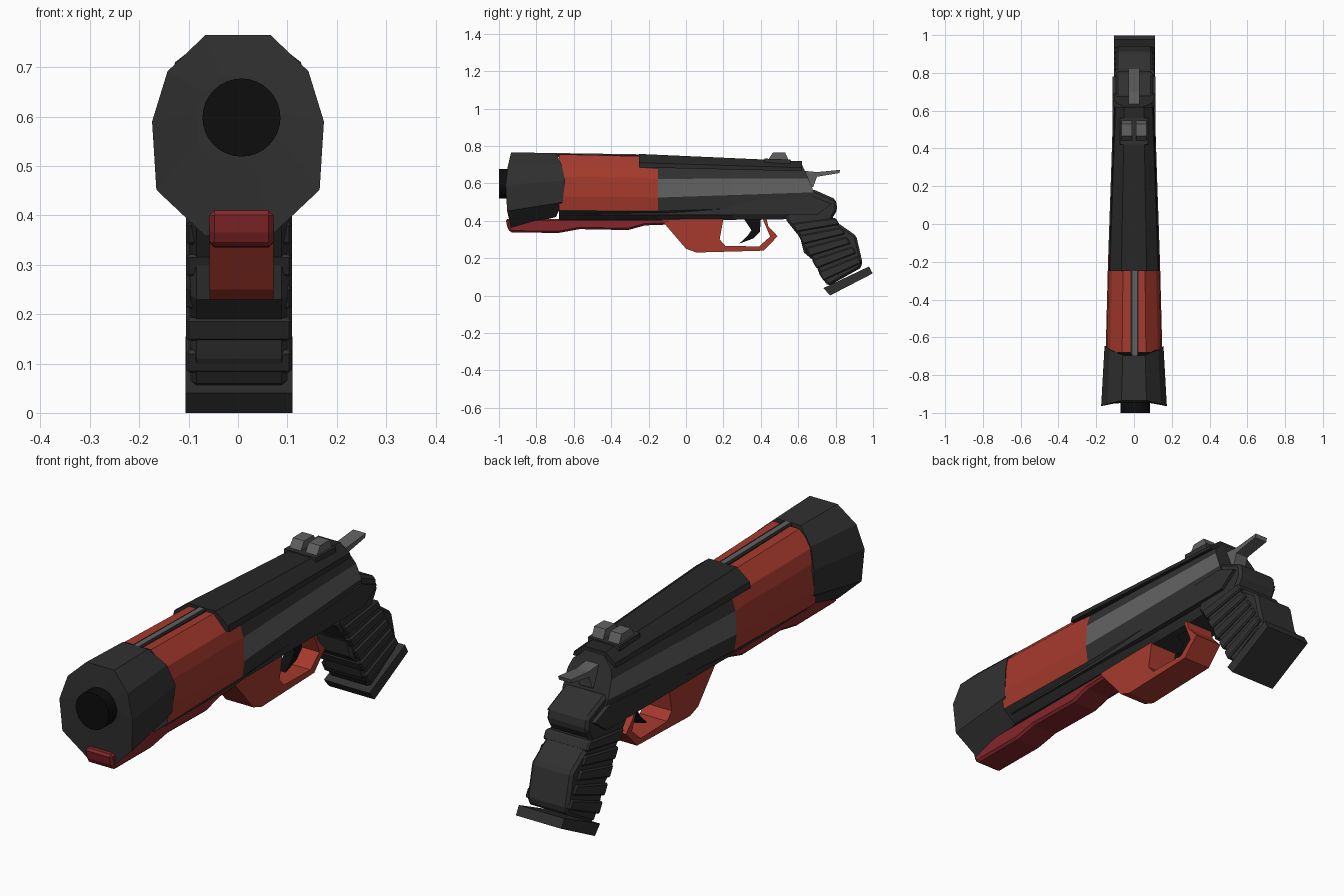
import bpy, bmesh, math
from mathutils import Vector

if "Cube" in bpy.data.objects:
    bpy.data.objects.remove(bpy.data.objects["Cube"])


def material(name, rgb):
    m = bpy.data.materials.new(name)
    m.diffuse_color = (*rgb, 1)
    m.use_nodes = True
    m.node_tree.nodes["Principled BSDF"].inputs["Base Color"].default_value = m.diffuse_color
    return m


DARK = material("dark_metal", (0.03, 0.03, 0.03))
COVER = material("cover_black", (0.02, 0.02, 0.02))
GREY = material("grey_metal", (0.12, 0.12, 0.12))
RED = material("red_paint", (0.38, 0.042, 0.026))
DEEP = material("deep_red", (0.24, 0.02, 0.024))
BLACK = material("bore_black", (0.004, 0.004, 0.004))


def finish(bm, name, mats, bevel=0):
    bmesh.ops.recalc_face_normals(bm, faces=bm.faces)
    me = bpy.data.meshes.new(name)
    bm.to_mesh(me)
    bm.free()
    ob = bpy.data.objects.new(name, me)
    bpy.context.collection.objects.link(ob)
    for m in mats:
        me.materials.append(m)
    if bevel:
        b = ob.modifiers.new("bevel", 'BEVEL')
        b.width, b.segments = bevel, 1
        b.limit_method, b.angle_limit = 'ANGLE', math.radians(40)
    return ob


def prism(name, pts, half, mat, cx=0.0, bevel=0):
    """Side outline (y, z) extruded across x."""
    bm = bmesh.new()
    f = bm.faces.new([bm.verts.new((cx - half, y, z)) for y, z in pts])
    ext = bmesh.ops.extrude_face_region(bm, geom=[f])
    vs = [g for g in ext["geom"] if isinstance(g, bmesh.types.BMVert)]
    bmesh.ops.translate(bm, verts=vs, vec=(2 * half, 0, 0))
    return finish(bm, name, [mat], bevel)


def loft(name, profile, stations, mats, rule=lambda i, s: 0):
    """Mirrored half profile (x, height fraction) through stations
    (y, half width, top, bottom, height power, slant, bow)."""
    bm = bmesh.new()
    rings = []
    for y, w, top, bot, p, slant, bow in stations:
        right = [Vector((fx * w, y + slant * (1 - f) + bow * (2 * f - 1) ** 2,
                         bot + (top - bot) * f ** p)) for fx, f in profile]
        left = [Vector((-v.x, v.y, v.z)) for v in reversed(right)]
        rings.append([bm.verts.new(v) for v in right + left])
    n = len(profile)
    for i, (a, b) in enumerate(zip(rings, rings[1:])):
        for j in range(2 * n):
            k = (j + 1) % (2 * n)
            face = bm.faces.new((a[j], a[k], b[k], b[j]))
            face.material_index = rule(i, j if j < n else 2 * n - 2 - j)
    bm.faces.new(rings[0])
    bm.faces.new(rings[-1])
    return finish(bm, name, mats)


# Main body: red forward panels, grey side flats, dark elsewhere
def body_rule(i, strip):
    if strip <= 0:
        return 1 if i == 0 else 0
    if strip in (1, 2, 3) and i <= 1:
        return 1
    return 2 if strip == 2 else 0


body_profile = [(0.42, 1), (0.84, 0.82), (0.96, 0.66), (1, 0.36), (0.92, 0.14), (0.52, 0)]
loft("body", body_profile, [
    (-0.68, 0.150, 0.755, 0.405, 1.0, 0, 0),
    (-0.25, 0.139, 0.745, 0.405, 1.0, 0, 0),
    (-0.15, 0.136, 0.735, 0.405, 1.0, 0, 0),
    (0.25, 0.122, 0.720, 0.405, 0.85, 0, 0),
    (0.62, 0.108, 0.700, 0.410, 0.7, 0.10, 0)], [DARK, RED, GREY], body_rule)

# Top cover over the rear half
loft("top_cover", [(0.5, 1), (0.95, 0.35), (1, 0)], [
    (-0.25, 0.134, 0.757, 0.685, 1, 0, 0),
    (0.62, 0.103, 0.718, 0.665, 1, 0, 0)], [COVER])

# Lower side ledges running back to the grip
for s in (-1, 1):
    prism("side_ledge", [(-0.66, 0.43), (-0.66, 0.45), (0.68, 0.53), (0.78, 0.49), (0.70, 0.43)],
          0.012, DARK, s * 0.102)

# Muzzle shroud with a funnel front
muzzle_profile = [(0.38, 1), (0.82, 0.82), (1, 0.57), (0.95, 0.23), (0.38, 0)]
loft("muzzle_shroud", muzzle_profile, [
    (-0.945, 0.085, 0.68, 0.51, 1, 0, 0),
    (-0.965, 0.174, 0.765, 0.358, 1, 0, 0.03),
    (-0.645, 0.156, 0.762, 0.420, 1, 0, -0.05)], [DARK])

# Barrel
bpy.ops.mesh.primitive_cylinder_add(vertices=32, radius=0.079, depth=0.3,
                                    location=(0.007, -0.85, 0.598),
                                    rotation=(math.pi / 2, 0, 0))
barrel = bpy.context.object
barrel.name = "barrel"
barrel.data.materials.append(BLACK)
bpy.ops.object.shade_smooth_by_angle()

# Centre rail between the red top panels
prism("top_rail", [(-0.70, 0.74), (-0.70, 0.762), (-0.24, 0.755), (-0.24, 0.73)], 0.012, GREY, 0.003)
for s in (-1, 1):
    prism("rail_seam", [(-0.70, 0.74), (-0.70, 0.758), (-0.24, 0.75), (-0.24, 0.73)],
          0.005, COVER, 0.003 + s * 0.017)

# Under-barrel bar
prism("under_bar", [(-0.965, 0.41), (-0.955, 0.365), (-0.94, 0.337), (-0.68, 0.335), (-0.57, 0.355),
                    (-0.31, 0.35), (-0.22, 0.375), (-0.08, 0.38), (-0.08, 0.41)],
      0.065, DEEP, 0.007, 0.01)

# Trigger guard
prism("trigger_guard", [(-0.13, 0.41), (-0.12, 0.39), (0.0, 0.25), (0.055, 0.23), (0.415, 0.24),
                        (0.49, 0.317), (0.44, 0.37), (0.43, 0.41), (0.41, 0.41), (0.45, 0.315),
                        (0.39, 0.262), (0.21, 0.266), (0.18, 0.30), (0.20, 0.41)],
      0.065, RED, 0.007)

# Trigger
prism("trigger", [(0.31, 0.41), (0.40, 0.41), (0.395, 0.34), (0.36, 0.305), (0.285, 0.278),
                  (0.33, 0.32), (0.35, 0.35)], 0.022, BLACK, 0.005)

# Grip core
prism("grip", [(0.53, 0.41), (0.61, 0.31), (0.63, 0.23), (0.69, 0.18), (0.715, 0.11), (0.76, 0.05),
               (0.93, 0.145), (0.945, 0.17), (0.91, 0.32), (0.78, 0.41), (0.81, 0.46),
               (0.80, 0.515), (0.675, 0.57), (0.58, 0.52)], 0.098, DARK, 0.002, 0.012)

# Grip ribs stepped down the handle
front0, front1 = Vector((0.565, 0.385)), Vector((0.745, 0.06))
back0, back1 = Vector((0.80, 0.415)), Vector((0.95, 0.16))
for i in range(5):
    a, b = i / 5, i / 5 + 0.14
    fa, fb = front0.lerp(front1, a), front0.lerp(front1, b)
    ba, bb = back0.lerp(back1, a), back0.lerp(back1, b)
    prism("grip_rib", [fa, fb, bb, ba], 0.107, DARK, 0.002, 0.006)

# Grip base plate
prism("grip_base", [(0.735, 0.04), (0.77, 0.0), (0.998, 0.118), (0.978, 0.155)], 0.108, DARK, 0.002)

# Rear sight: base with two raised blocks
prism("sight_base", [(0.42, 0.70), (0.42, 0.732), (0.56, 0.727), (0.56, 0.70)], 0.075, DARK)
for s in (-1, 1):
    prism("sight_block", [(0.435, 0.72), (0.465, 0.765), (0.53, 0.765), (0.55, 0.72)],
          0.027, GREY, s * 0.038)

# Hammer spur
prism("hammer", [(0.60, 0.67), (0.60, 0.58), (0.68, 0.58), (0.70, 0.635), (0.82, 0.655),
                 (0.825, 0.672), (0.70, 0.66)], 0.03, GREY)
